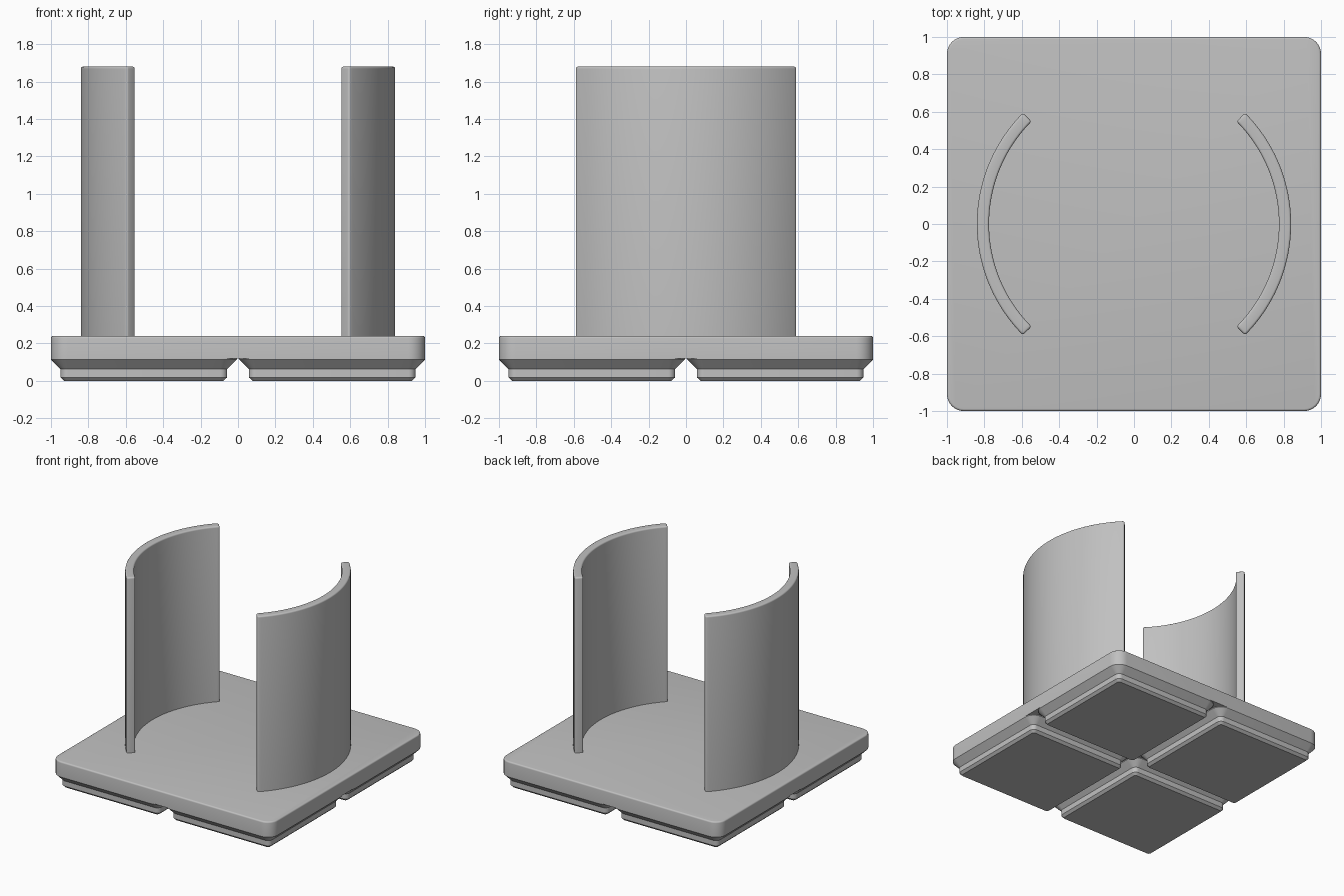
import bpy, bmesh
from math import sin, cos, pi, radians

cube = bpy.data.objects.get("Cube")
if cube:
    bpy.data.objects.remove(cube)

GREY = (0.53, 0.53, 0.53, 1.0)
grey = bpy.data.materials.new("light grey plastic")
grey.use_nodes = True
grey.diffuse_color = GREY
grey.node_tree.nodes["Principled BSDF"].inputs["Base Color"].default_value = GREY

FILLET = 0.012


def finish(bm, name, angle):
    bmesh.ops.recalc_face_normals(bm, faces=bm.faces)
    mesh = bpy.data.meshes.new(name)
    bm.to_mesh(mesh)
    bm.free()
    mesh.materials.append(grey)
    obj = bpy.data.objects.new(name, mesh)
    bpy.context.collection.objects.link(obj)
    bpy.ops.object.select_all(action='DESELECT')
    obj.select_set(True)
    bpy.context.view_layer.objects.active = obj
    bpy.ops.object.shade_smooth_by_angle(angle=radians(angle))
    return obj


def rounded_loft(name, cx, cy, levels, cap_top=True, steps=8):
    """Stack rounded squares given as (half width, corner radius, height)."""
    bm = bmesh.new()
    rings = []
    for half, radius, z in levels:
        ring = []
        for corner in range(4):
            mid = pi / 4 + corner * pi / 2
            sx = 1 if cos(mid) > 0 else -1
            sy = 1 if sin(mid) > 0 else -1
            for i in range(steps + 1):
                a = corner * pi / 2 + i / steps * pi / 2
                ring.append(bm.verts.new((cx + sx * (half - radius) + radius * cos(a),
                                          cy + sy * (half - radius) + radius * sin(a), z)))
        rings.append(ring)
    for low, high in zip(rings, rings[1:]):
        for i in range(len(low)):
            j = (i + 1) % len(low)
            bm.faces.new((low[i], low[j], high[j], high[i]))
    bm.faces.new(rings[0][::-1])
    if cap_top:
        bm.faces.new(rings[-1])
    return finish(bm, name, 32)


# Base plate with a softened top edge
edge = [(1 - FILLET * (1 - cos(a)), 0.09 - FILLET * (1 - cos(a)), 0.24 - FILLET * (1 - sin(a)))
        for a in (i * pi / 8 for i in range(5))]
rounded_loft("base_plate", 0, 0, [(1, 0.09, 0.12)] + edge)

# Four stepped feet
foot = [(0.426, 0.019, 0), (0.4455, 0.038, 0.019), (0.4455, 0.038, 0.062),
        (0.497, 0.09, 0.114), (0.497, 0.09, 0.12)]
for side, sx in (("left", 1), ("right", -1)):
    for end, sy in (("front", -1), ("back", 1)):
        rounded_loft(f"foot_{end}_{side}", sx * 0.503, sy * 0.503, foot, cap_top=False)


def curved_wall(name, facing, inner=0.775, outer=0.84, bottom=0.23, top=1.68, steps=48):
    """Quarter-circle wall, with rounded top and end edges."""
    bm = bmesh.new()
    sections = []
    for i in range(steps + 1):
        a = facing - pi / 4 + i / steps * pi / 2
        sections.append([bm.verts.new((r * cos(a), r * sin(a), z))
                         for r, z in ((inner, bottom), (outer, bottom), (outer, top), (inner, top))])
    for s, t in zip(sections, sections[1:]):
        for k in range(4):
            bm.faces.new((s[k], s[(k + 1) % 4], t[(k + 1) % 4], t[k]))
    bm.faces.new(sections[0][::-1])
    bm.faces.new(sections[-1])
    bmesh.ops.recalc_face_normals(bm, faces=bm.faces)
    sharp = [e for e in bm.edges if e.calc_face_angle() > 1
             and max(v.co.z for v in e.verts) > bottom + FILLET]
    bmesh.ops.bevel(bm, geom=sharp, offset=FILLET, offset_type='OFFSET',
                    segments=4, profile=0.5, affect='EDGES', clamp_overlap=True)
    return finish(bm, name, 32)


# Two facing walls
curved_wall("left_wall", 0)
curved_wall("right_wall", pi)
